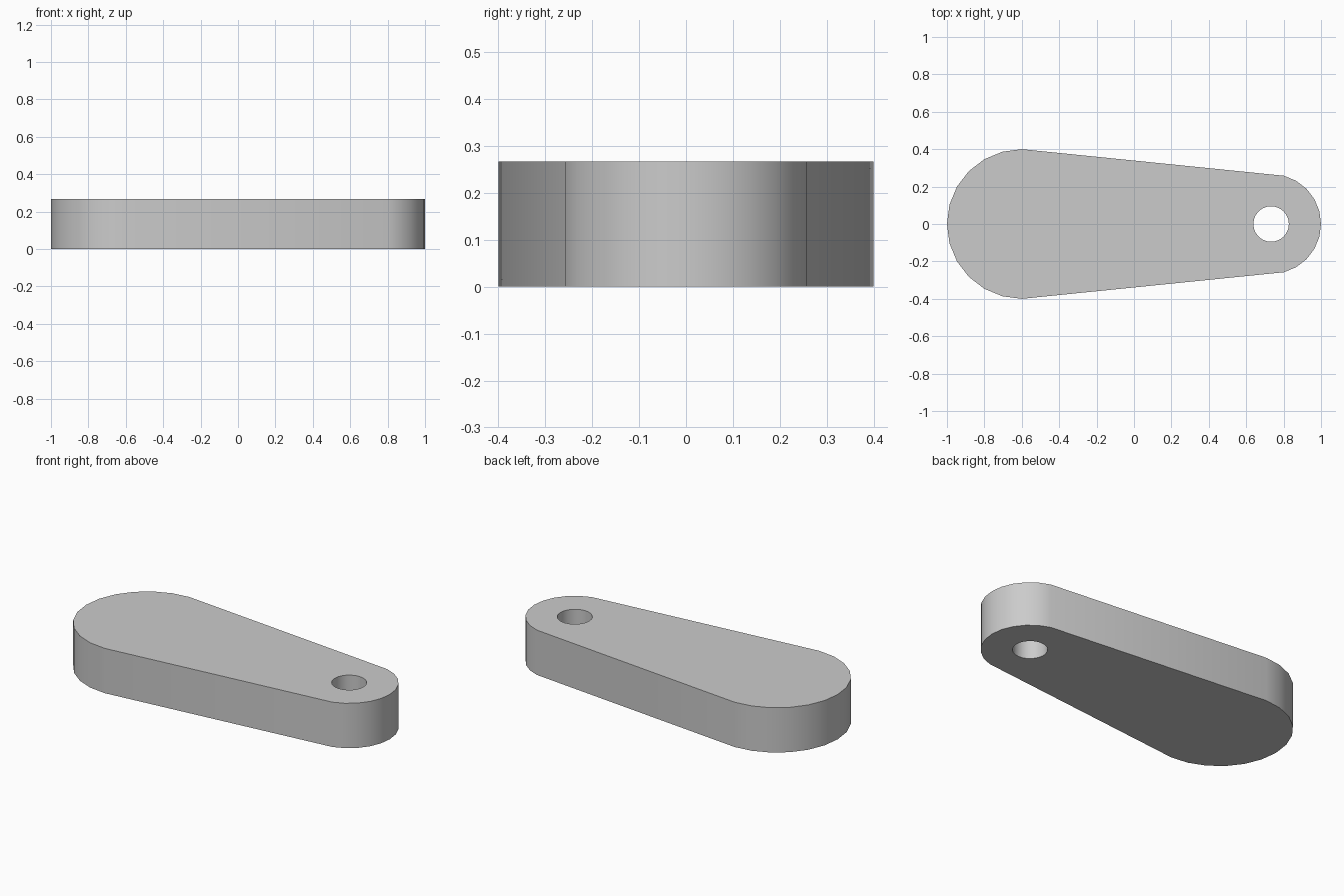
import bpy
import bmesh
from math import cos, sin, radians

cube = bpy.data.objects.get("Cube")
if cube:
    bpy.data.objects.remove(cube)

BIG_X, BIG_R = -0.6, 0.4
SMALL_X, SMALL_R = 0.733, 0.267
HOLE_R = 0.095
THICKNESS = 0.267
STEP = 15


def arc(cx, r, start, end):
    """Points along an arc centred on the x axis, angles in degrees."""
    return [(cx + r * cos(radians(a)), r * sin(radians(a)), 0)
            for a in range(start, end + 1, STEP)]


def add_loop(bm, points):
    verts = [bm.verts.new(p) for p in points]
    return [bm.edges.new((v, verts[(i + 1) % len(verts)]))
            for i, v in enumerate(verts)]


# Tapered outline with two rounded ends, and the pin hole
outline = arc(BIG_X, BIG_R, 90, 270) + arc(SMALL_X, SMALL_R, -75, 75)
hole = arc(SMALL_X, HOLE_R, 0, 360 - STEP)

bm = bmesh.new()
edges = add_loop(bm, outline) + add_loop(bm, hole)
bmesh.ops.triangle_fill(bm, use_beauty=True, edges=edges)

# Raise the flat profile into a solid
raised = bmesh.ops.extrude_face_region(bm, geom=bm.faces[:], use_keep_orig=True)
top = [g for g in raised["geom"] if isinstance(g, bmesh.types.BMVert)]
bmesh.ops.translate(bm, verts=top, vec=(0, 0, THICKNESS))
bmesh.ops.recalc_face_normals(bm, faces=bm.faces[:])

mesh = bpy.data.meshes.new("lever_arm")
bm.to_mesh(mesh)
bm.free()
arm = bpy.data.objects.new("lever_arm", mesh)
bpy.context.collection.objects.link(arm)

# Plain grey material
grey = bpy.data.materials.new("light_grey")
grey.use_nodes = True
colour = (0.6, 0.6, 0.6, 1)
grey.diffuse_color = colour
grey.node_tree.nodes["Principled BSDF"].inputs["Base Color"].default_value = colour
mesh.materials.append(grey)

# Smooth rounded walls, sharp rims
bpy.ops.object.select_all(action="DESELECT")
arm.select_set(True)
bpy.context.view_layer.objects.active = arm
bpy.ops.object.shade_smooth_by_angle(angle=radians(30))
